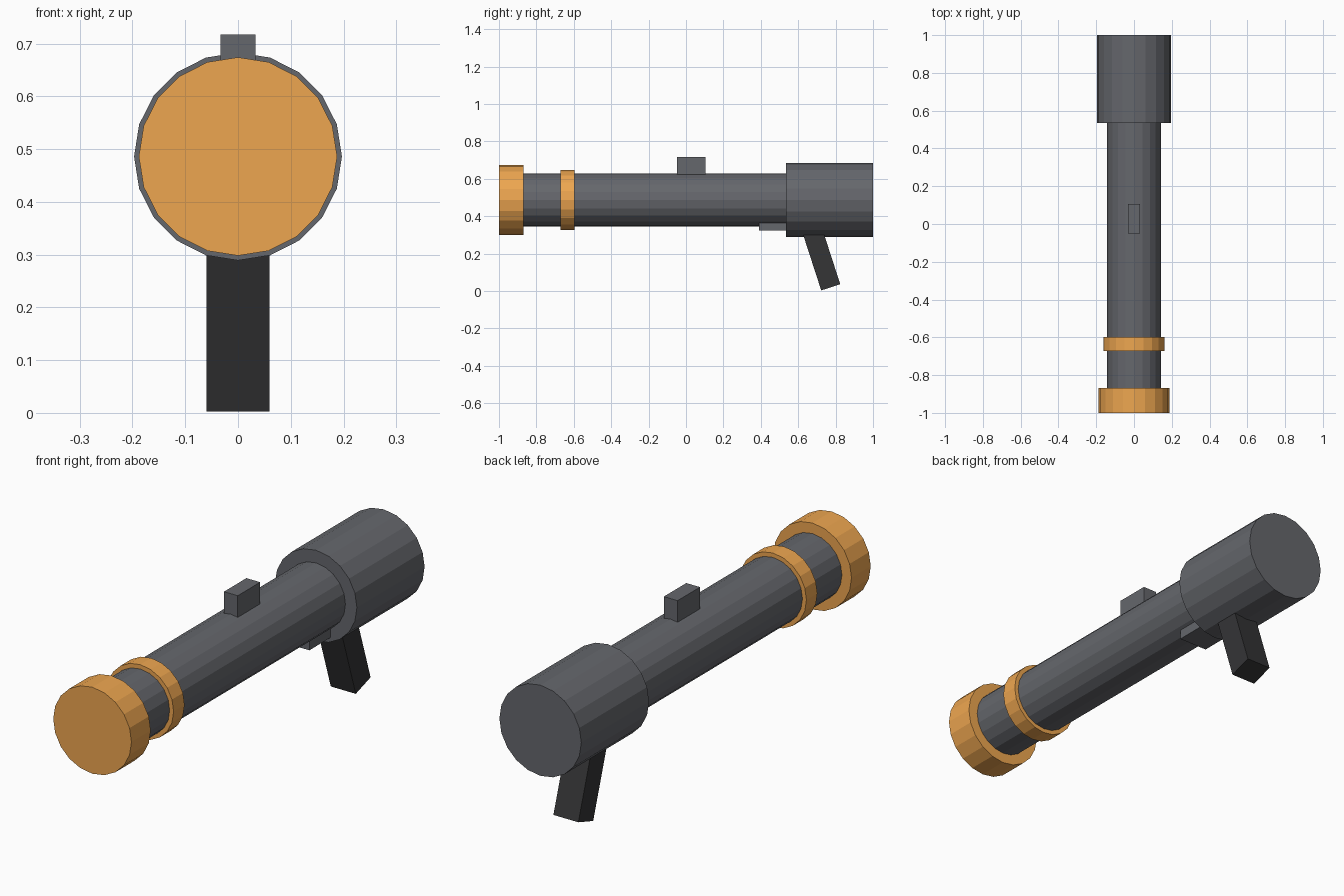
import bpy, bmesh, math
from mathutils import Matrix, Vector

if "Cube" in bpy.data.objects:
    bpy.data.objects.remove(bpy.data.objects["Cube"])

AXIS_Z = 0.486
SIDES = 20


def material(name, rgb):
    m = bpy.data.materials.new(name)
    m.diffuse_color = (*rgb, 1)
    m.use_nodes = True
    m.node_tree.nodes["Principled BSDF"].inputs["Base Color"].default_value = m.diffuse_color
    return m


GUNMETAL = material("gunmetal", (0.13, 0.135, 0.15))
ORANGE = material("orange", (0.85, 0.38, 0.08))
BLACK = material("black", (0.035, 0.035, 0.037))


def finish(name, bm, mat):
    me = bpy.data.meshes.new(name)
    bm.to_mesh(me)
    bm.free()
    me.materials.append(mat)
    ob = bpy.data.objects.new(name, me)
    bpy.context.collection.objects.link(ob)
    return ob


def drum(name, radius, y0, y1, mat):
    """Flat-shaded cylinder along y, centred on the barrel axis."""
    bm = bmesh.new()
    place = Matrix.Translation((0, (y0 + y1) / 2, AXIS_Z)) @ Matrix.Rotation(math.pi / 2, 4, 'X')
    bmesh.ops.create_cone(bm, cap_ends=True, segments=SIDES, radius1=radius,
                          radius2=radius, depth=y1 - y0, matrix=place)
    return finish(name, bm, mat)


def box(name, centre, size, mat, tilt=0):
    bm = bmesh.new()
    place = (Matrix.Translation(centre) @ Matrix.Rotation(tilt, 4, 'X')
             @ Matrix.Diagonal((*size, 1)))
    bmesh.ops.create_cube(bm, size=1, matrix=place)
    return finish(name, bm, mat)


# Tube and its collars
drum("barrel", 0.142, -0.93, 0.60, GUNMETAL)
drum("rear_housing", 0.197, 0.535, 1.0, GUNMETAL)
drum("muzzle_cap", 0.188, -1.0, -0.868, ORANGE)
drum("barrel_ring", 0.161, -0.672, -0.597, ORANGE)

# Sight on top, trigger block below
box("sight", (0, 0.028, 0.667), (0.066, 0.154, 0.10), GUNMETAL)
box("trigger_block", (0, 0.475, 0.346), (0.14, 0.17, 0.048), GUNMETAL)

# Raked grip, lower front corner resting on the ground
tilt = math.radians(18)
width, length = 0.107, 0.35
corner = Vector((0, 0.723, 0.003))
offset = Matrix.Rotation(tilt, 3, 'X') @ Vector((0, width / 2, length / 2))
box("grip", corner + offset, (0.12, width, length), BLACK, tilt)
